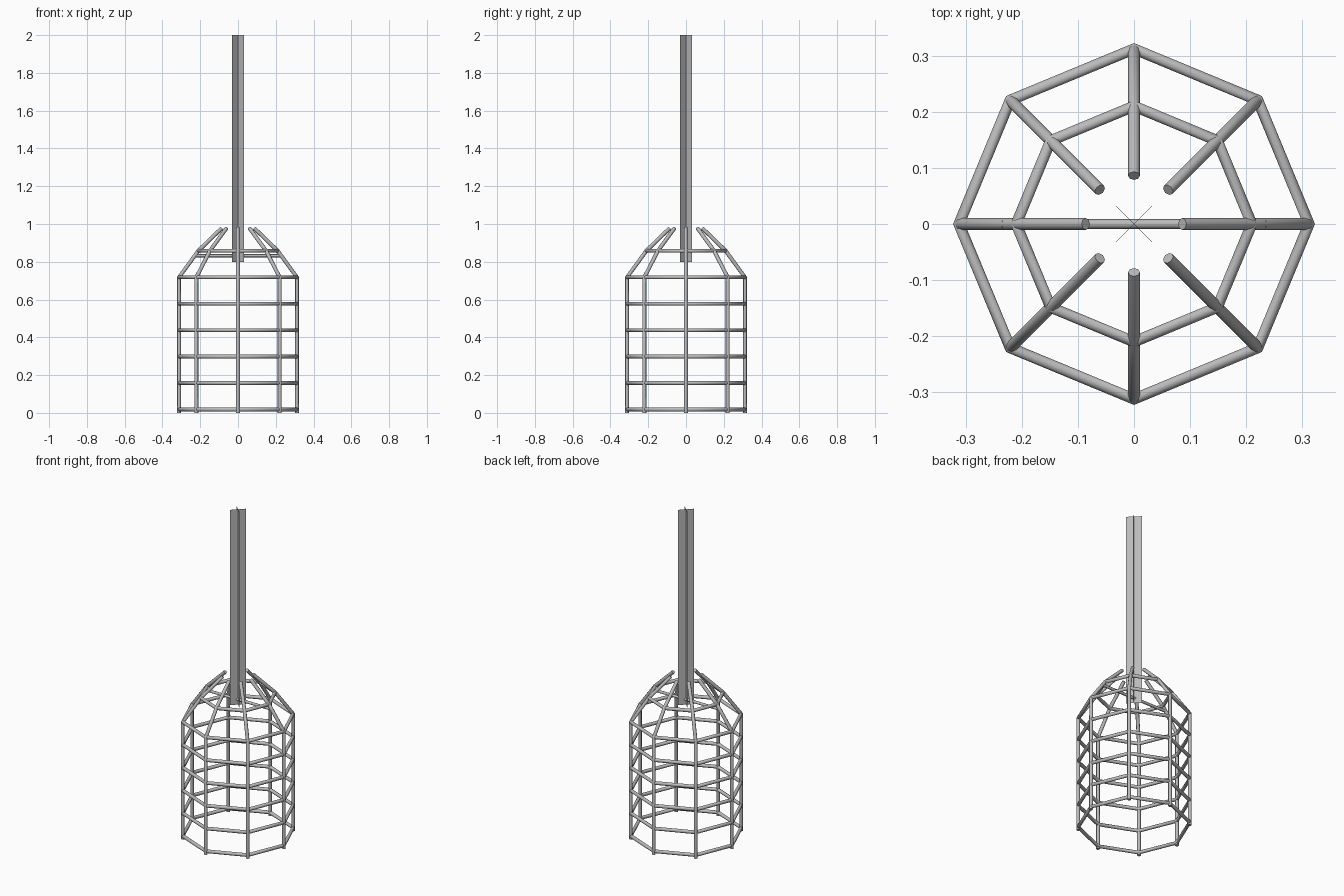
import bpy, math

cube = bpy.data.objects.get("Cube")
if cube:
    bpy.data.objects.remove(cube)

steel = bpy.data.materials.new("grey steel")
steel.use_nodes = True
GREY = (0.5, 0.5, 0.5, 1)
steel.diffuse_color = GREY
steel.node_tree.nodes["Principled BSDF"].inputs["Base Color"].default_value = GREY

SIDES = 8
STEP = 0.14       # spacing of the hoops
BASE = 0.018      # height of the lowest hoop
R = 0.312         # cage radius


def finish(obj, name):
    """Name, colour and smooth one part."""
    obj.name = name
    obj.data.materials.clear()
    obj.data.materials.append(steel)
    bpy.ops.object.select_all(action='DESELECT')
    obj.select_set(True)
    bpy.context.view_layer.objects.active = obj
    bpy.ops.object.shade_smooth_by_angle(angle=math.radians(50))
    return obj


def rod(name, points, radius):
    """Round rod along a path of straight pieces."""
    curve = bpy.data.curves.new(name, 'CURVE')
    curve.dimensions = '3D'
    curve.bevel_depth = radius
    curve.bevel_resolution = 2
    curve.use_fill_caps = True
    spline = curve.splines.new('POLY')
    spline.points.add(len(points) - 1)
    for p, co in zip(spline.points, points):
        p.co = (*co, 1)
    obj = bpy.data.objects.new(name, curve)
    bpy.context.collection.objects.link(obj)
    bpy.ops.object.select_all(action='DESELECT')
    obj.select_set(True)
    bpy.context.view_layer.objects.active = obj
    bpy.ops.object.convert(target='MESH')
    return finish(bpy.context.object, name)


# Eight-sided hoops: six full size, one smaller on the shoulder
for i in range(7):
    radius = R if i < 6 else 0.21
    bpy.ops.mesh.primitive_torus_add(
        major_segments=SIDES, minor_segments=10, major_radius=radius,
        minor_radius=0.0105, location=(0, 0, BASE + STEP * i))
    finish(bpy.context.object, f"hoop_{i + 1}")

# Upright bars that bend inwards over the shoulder, open at the top
path = [(R, 0, 0), (R, 0, BASE + 5 * STEP), (0.21, 0, BASE + 6 * STEP),
        (0.086, 0, 0.978)]
bar = rod("cage_bar_1", path, 0.0105)
for i in range(1, SIDES):
    copy = bar.copy()
    copy.name = f"cage_bar_{i + 1}"
    copy.rotation_euler.z = i * math.tau / SIDES
    bpy.context.collection.objects.link(copy)

# Cross bar that carries the hanger
rod("cross_bar", [(-0.235, 0, 0.832), (0.235, 0, 0.832)], 0.0085)

# Hanger made of two crossed flat strips
for i, angle in enumerate((45, 135)):
    bpy.ops.mesh.primitive_plane_add(
        size=1, location=(0, 0, 1.4),
        rotation=(math.radians(90), 0, math.radians(angle)))
    strip = bpy.context.object
    strip.scale = (0.09, 1.2, 1)
    finish(strip, f"hanger_strip_{i + 1}")
